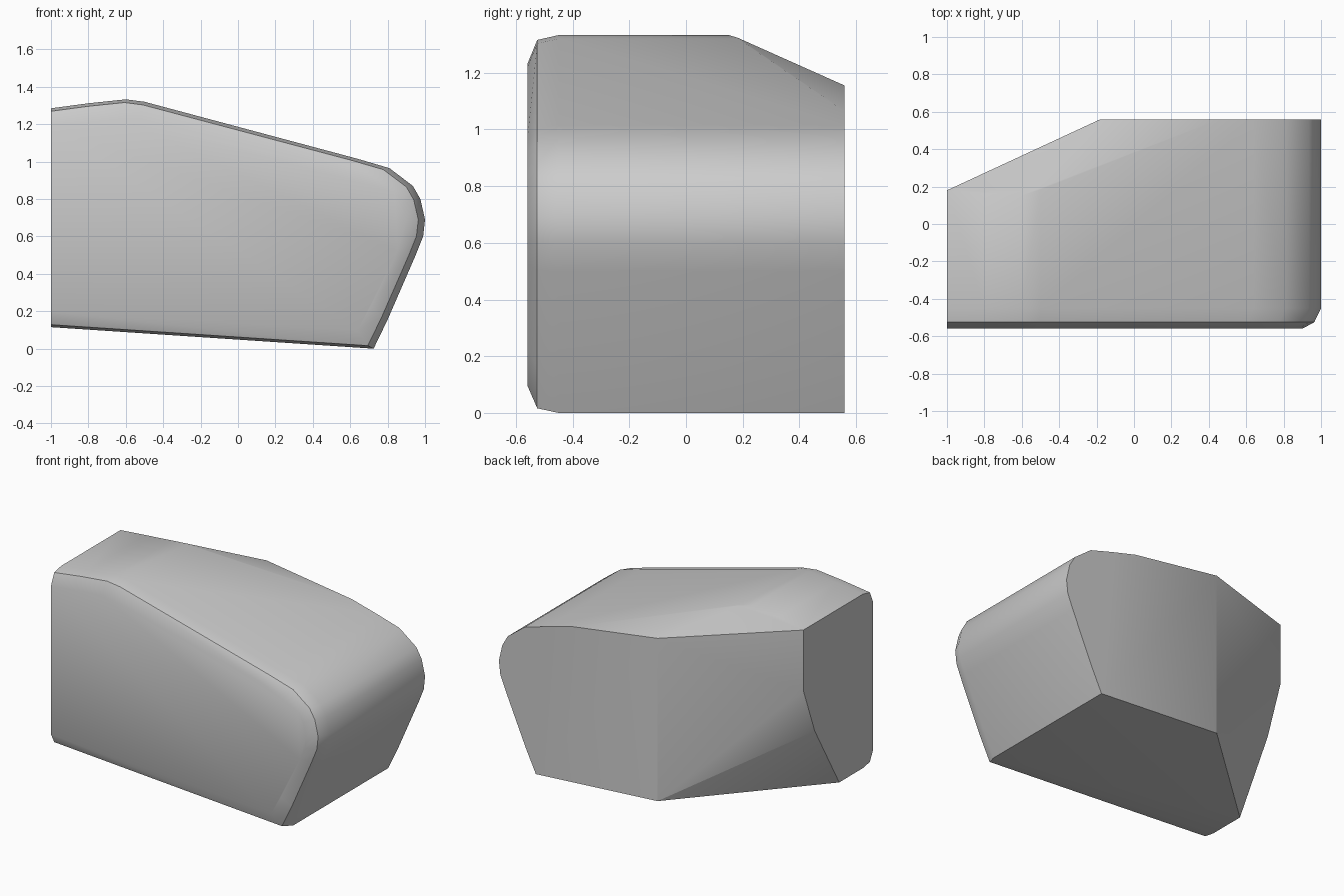
import bpy
import bmesh
import math
from mathutils import Vector

cube = bpy.data.objects.get("Cube")
if cube:
    bpy.data.objects.remove(cube, do_unlink=True)

# Single plain grey
grey = bpy.data.materials.new("plain_grey")
grey.use_nodes = True
colour = (0.6, 0.6, 0.6, 1)
grey.diffuse_color = colour
grey.node_tree.nodes["Principled BSDF"].inputs["Base Color"].default_value = colour

# Side outline (x, z), from the low tall-end corner round the blunt nose
OUTLINE = [(-1, .115), (.725, 0), (.8, .155), (.95, .5), (.99, .6), (1, .69),
           (.975, .8), (.935, .87), (.81, .965), (.64, 1.015),
           (-.5, 1.32), (-.6, 1.333), (-.8, 1.312), (-1, 1.285)]
MID_Z = .65

# Stations along y: depth, squeeze in x, squeeze in z (rounded front rim)
STATIONS = [(-.56, .05, .15), (-.525, .018, .025), (-.45, 0, 0), (.56, 0, 0)]


def ring(bm, y, sx, sz):
    return [bm.verts.new((x - (x + 1) * sx, y, MID_Z + (z - MID_Z) * (1 - sz)))
            for x, z in OUTLINE]


def slice_off(bm, a, b, c):
    """Cut the solid with the plane through three points and cap the hole."""
    a, b, c = Vector(a), Vector(b), Vector(c)
    normal = (b - a).cross(c - a).normalized()
    if normal.dot(Vector((0, 0, MID_Z)) - a) > 0:
        normal.negate()
    bmesh.ops.bisect_plane(bm, geom=bm.verts[:] + bm.edges[:] + bm.faces[:],
                           dist=1e-5, plane_co=a, plane_no=normal, clear_outer=True)
    bmesh.ops.holes_fill(bm, edges=[e for e in bm.edges if e.is_boundary], sides=0)


# Main body lofted through the stations
bm = bmesh.new()
rings = [ring(bm, *s) for s in STATIONS]
count = len(OUTLINE)
for r, s in zip(rings, rings[1:]):
    for i in range(count):
        j = (i + 1) % count
        bm.faces.new((r[i], r[j], s[j], s[i]))
bm.faces.new(rings[0])
bm.faces.new(rings[-1])
bmesh.ops.recalc_face_normals(bm, faces=bm.faces[:])

# Chamfered rear corner: upright wall, two lower facets, two sloping top facets
wall_top, rear_top = (-1, .18, 1.285), (-.18, .56, 1.155)
rear_low = (-.18, .56, .06)
knee, shin, foot = (-1, .18, .875), (-1, .06, .56), (-1, -.2, .115)
crest = (-.53, .175, 1.327)
slice_off(bm, wall_top, rear_top, rear_low)
slice_off(bm, rear_low, knee, shin)
slice_off(bm, rear_low, shin, foot)
slice_off(bm, wall_top, crest, rear_top)
slice_off(bm, crest, rear_top, (.45, .56, 1.065))

bmesh.ops.remove_doubles(bm, verts=bm.verts[:], dist=1e-4)
bmesh.ops.recalc_face_normals(bm, faces=bm.faces[:])
mesh = bpy.data.meshes.new("wedge_body")
bm.to_mesh(mesh)
bm.free()
mesh.materials.append(grey)
body = bpy.data.objects.new("wedge_body", mesh)
bpy.context.collection.objects.link(body)

# Smooth shading with crisp main edges
bpy.ops.object.select_all(action='DESELECT')
body.select_set(True)
bpy.context.view_layer.objects.active = body
bpy.ops.object.shade_smooth_by_angle(angle=math.radians(35))
